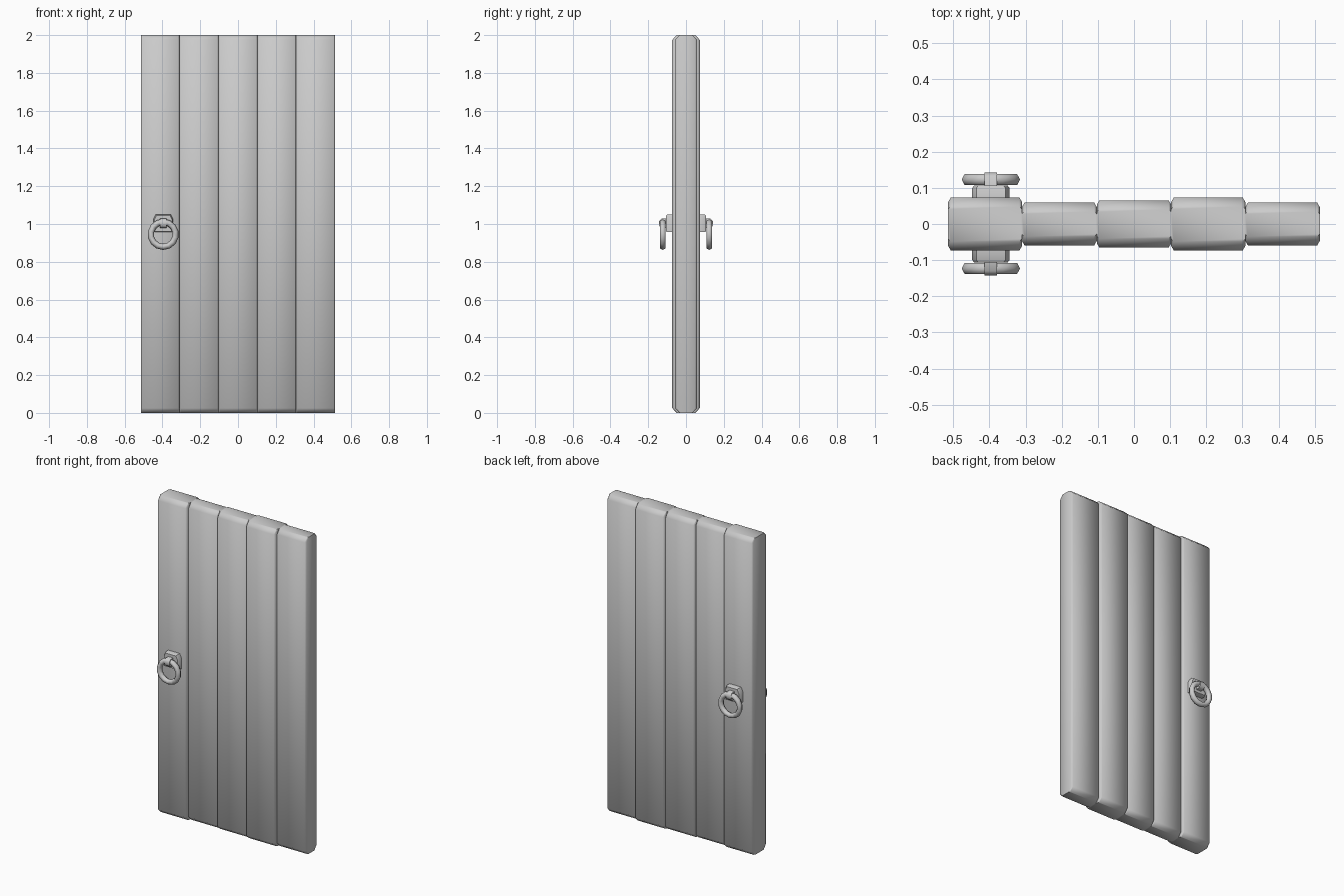
import bpy, bmesh, math
from mathutils import Matrix

if "Cube" in bpy.data.objects:
    bpy.data.objects.remove(bpy.data.objects["Cube"])


def finish(name, bm, angle=60):
    bmesh.ops.recalc_face_normals(bm, faces=bm.faces)
    me = bpy.data.meshes.new(name)
    bm.to_mesh(me)
    bm.free()
    ob = bpy.data.objects.new(name, me)
    bpy.context.collection.objects.link(ob)
    bpy.ops.object.select_all(action='DESELECT')
    ob.select_set(True)
    bpy.context.view_layer.objects.active = ob
    bpy.ops.object.shade_smooth_by_angle(angle=math.radians(angle))
    return ob


def loft(bm, rings):
    loops = [[bm.verts.new(p) for p in r] for r in rings]
    n = len(loops[0])
    for a, b in zip(loops, loops[1:]):
        for i in range(n):
            bm.faces.new((a[i], a[(i + 1) % n], b[(i + 1) % n], b[i]))
    bm.faces.new(loops[0][::-1])
    bm.faces.new(loops[-1])


# planks: chamfered octagonal section, pinched at top and bottom
def plank(name, x0, x1, d):
    cx, cy = 0.007, 0.012
    sec = [(x0, -d + cy), (x0 + cx, -d), (x1 - cx, -d), (x1, -d + cy),
           (x1, d - cy), (x1 - cx, d), (x0 + cx, d), (x0, d - cy)]
    rings = []
    for z, inset in ((0, 0.024), (0.025, 0), (1.975, 0), (2, 0.024)):
        k = (d - inset) / d
        rings.append([(x, y * k, z) for x, y in sec])
    bm = bmesh.new()
    loft(bm, rings)
    finish(name, bm)


edges = [-0.514, -0.31, -0.103, 0.103, 0.308, 0.514]
depths = [0.073, 0.059, 0.065, 0.073, 0.059]
for i, d in enumerate(depths):
    plank(f"plank_{i + 1}", edges[i], edges[i + 1], d)

# ring handles on both sides
HX = -0.396
for side, s in (("front", -1), ("back", 1)):
    # mounting plate with clipped upper corners
    prof = [(-0.052, 0.957), (0.052, 0.957), (0.052, 1.025),
            (0.04, 1.05), (-0.04, 1.05), (-0.052, 1.025)]
    bm = bmesh.new()
    loft(bm, [[(HX + x * k, s * y, 1.0 + (z - 1.0) * k) for x, z in prof]
              for y, k in ((0.065, 1), (0.099, 1), (0.106, 0.9))])
    finish(f"handle_plate_{side}", bm, 40)

    # staple holding the ring, wrapped over its top
    outer = [(0.09, 0.978), (0.128, 0.978), (0.142, 0.99),
             (0.142, 1.015), (0.13, 1.028), (0.09, 1.028)]
    bm = bmesh.new()
    loft(bm, [[(HX + x, s * y, z) for y, z in outer] for x in (-0.017, 0.017)])
    finish(f"handle_staple_{side}", bm, 50)

    # low-poly hanging ring
    R, r, n, m = 0.066, 0.0165, 14, 6
    bm = bmesh.new()
    g = []
    for i in range(n):
        a = 2 * math.pi * i / n
        row = []
        for j in range(m):
            b = 2 * math.pi * j / m
            q = R + r * math.cos(b)
            row.append(bm.verts.new((HX + q * math.sin(a),
                                     s * 0.123 + 1.1 * r * math.sin(b),
                                     0.945 + q * math.cos(a))))
        g.append(row)
    for i in range(n):
        for j in range(m):
            bm.faces.new((g[i][j], g[(i + 1) % n][j],
                          g[(i + 1) % n][(j + 1) % m], g[i][(j + 1) % m]))
    finish(f"handle_ring_{side}", bm, 65)
